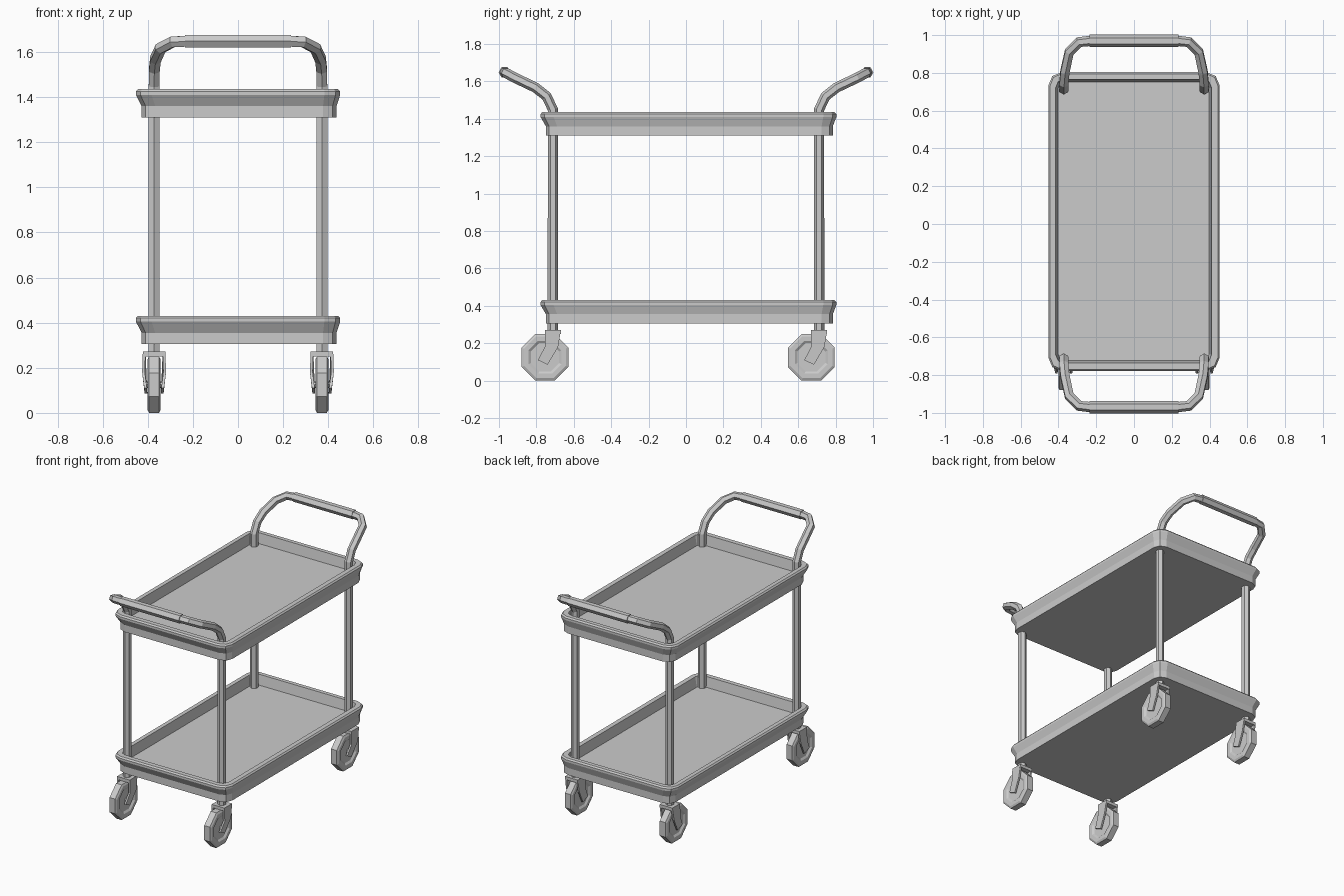
import bpy, bmesh, math
from mathutils import Vector

cube = bpy.data.objects.get("Cube")
if cube:
    bpy.data.objects.remove(cube, do_unlink=True)

grey = bpy.data.materials.new("plain_grey")
grey.use_nodes = True
colour = (0.6, 0.6, 0.6, 1)
grey.diffuse_color = colour
grey.node_tree.nodes["Principled BSDF"].inputs["Base Color"].default_value = colour


def loft(name, rings, closed=False):
    """Skin a list of equal point rings, capping both ends unless closed."""
    bm = bmesh.new()
    loops = [[bm.verts.new(p) for p in ring] for ring in rings]
    n = len(loops[0])
    pairs = list(zip(loops, loops[1:]))
    if closed:
        pairs.append((loops[-1], loops[0]))
    else:
        bm.faces.new(loops[0])
        bm.faces.new(loops[-1])
    for a, b in pairs:
        for i in range(n):
            j = (i + 1) % n
            bm.faces.new((a[i], a[j], b[j], b[i]))
    bmesh.ops.recalc_face_normals(bm, faces=bm.faces)
    mesh = bpy.data.meshes.new(name)
    bm.to_mesh(mesh)
    bm.free()
    mesh.materials.append(grey)
    obj = bpy.data.objects.new(name, mesh)
    bpy.context.collection.objects.link(obj)
    return obj


def tube(name, path, radius, across, sides=6):
    """Sweep a polygon along a path; a corner of it starts towards across."""
    pts = [Vector(p) for p in path]
    steps = [(b - a).normalized() for a, b in zip(pts, pts[1:])]
    u = Vector(across)
    rings = []
    for i, p in enumerate(pts):
        before, after = steps[max(i - 1, 0)], steps[min(i, len(steps) - 1)]
        mid = (before + after).normalized()
        u = before.rotation_difference(mid) @ u
        v = mid.cross(u)
        angles = [math.tau * k / sides for k in range(sides)]
        rings.append([p + radius * (u * math.cos(a) + v * math.sin(a)) for a in angles])
        u = mid.rotation_difference(after) @ u
    return loft(name, rings)


def rounded_rect(cx, cy, hx, hy, r, z, steps=2):
    ring = []
    for q, (sx, sy) in enumerate([(1, 1), (-1, 1), (-1, -1), (1, -1)]):
        for k in range(steps + 1):
            a = math.pi / 2 * (q + k / steps)
            ring.append((cx + sx * (hx - r) + r * math.cos(a),
                         cy + sy * (hy - r) + r * math.sin(a), z))
    return ring


# Trays: flat underside, flared wall, rolled rim and sunken floor
def tray(name, z):
    rings = [rounded_rect(0.005, 0.018, 0.432, 0.767, 0.06, z),
             rounded_rect(0.005, 0.018, 0.432, 0.767, 0.06, z + 0.05),
             rounded_rect(0, 0.013, 0.453, 0.791, 0.07, z + 0.1),
             rounded_rect(0, 0.013, 0.453, 0.791, 0.07, z + 0.115),
             rounded_rect(0, 0.013, 0.444, 0.782, 0.062, z + 0.125),
             rounded_rect(-0.002, 0.015, 0.413, 0.751, 0.045, z + 0.125),
             rounded_rect(-0.002, 0.015, 0.4, 0.738, 0.035, z + 0.055)]
    loft(name, rings)


tray("lower_tray", 0.305)
tray("upper_tray", 1.31)

# Posts and handles: one bent hexagonal tube at each end, with a grip
PX, PY = 0.372, 0.712
for end, s in (("front", -1), ("back", 1)):
    half = [(PX, PY, 0.26), (PX, PY, 1.45), (0.371, 0.745, 1.52),
            (0.366, 0.805, 1.567), (0.343, 0.91, 1.617),
            (0.29, 0.963, 1.645), (0.225, 0.97, 1.648)]
    path = half + [(-x, y, z) for x, y, z in reversed(half)]
    path = [(x, s * y, z) for x, y, z in path]
    tube(end + "_posts_and_handle", path, 0.0275, (0, s, 0))
    tube(end + "_grip", [(-0.235, s * 0.97, 1.648), (0.235, s * 0.97, 1.648)],
         0.032, (0, 0.5, 0.866))


# Casters: octagonal wheel in a swept fork, trailing towards the front
def caster(name, x, y):
    wy, wz = y - 0.042, 0.125
    profile = [(0.02, 0.001), (0.02, 0.075), (0.029, 0.088), (0.029, 0.112), (0.022, 0.125)]
    profile += [(-h, r) for h, r in reversed(profile)]
    grow = 1 / math.cos(math.pi / 8)
    angles = [math.pi / 8 + math.pi / 4 * k for k in range(8)]
    loft(name + "_wheel", [[(x + h, wy + r * grow * math.cos(a), wz + r * grow * math.sin(a))
                            for a in angles] for h, r in profile])
    tube(name + "_axle", [(x - 0.045, wy, wz), (x + 0.045, wy, wz)], 0.015, (0, 0, 1), 8)

    # Fork legs: side outline as (y, z, outer offset)
    outline = [(-0.043, 0.27, 0.05), (-0.043, 0.18, 0.053), (-0.08, 0.11, 0.044),
               (-0.028, 0.085, 0.042), (0.028, 0.18, 0.053), (0.043, 0.27, 0.05)]
    for side, s in (("left", 1), ("right", -1)):
        loft(f"{name}_{side}_fork_leg",
             [[(x + s * (o - t), y + dy, z) for dy, z, o in outline] for t in (0, 0.012)])
    loft(name + "_fork_top", [[(x + sx * 0.05, y + sy * 0.043, z)
                              for sx, sy in ((1, 1), (-1, 1), (-1, -1), (1, -1))]
                             for z in (0.25, 0.272)])


for end, sy in (("front", -1), ("back", 1)):
    for side, sx in (("left", 1), ("right", -1)):
        caster(f"{end}_{side}_caster", sx * PX, sy * PY)
